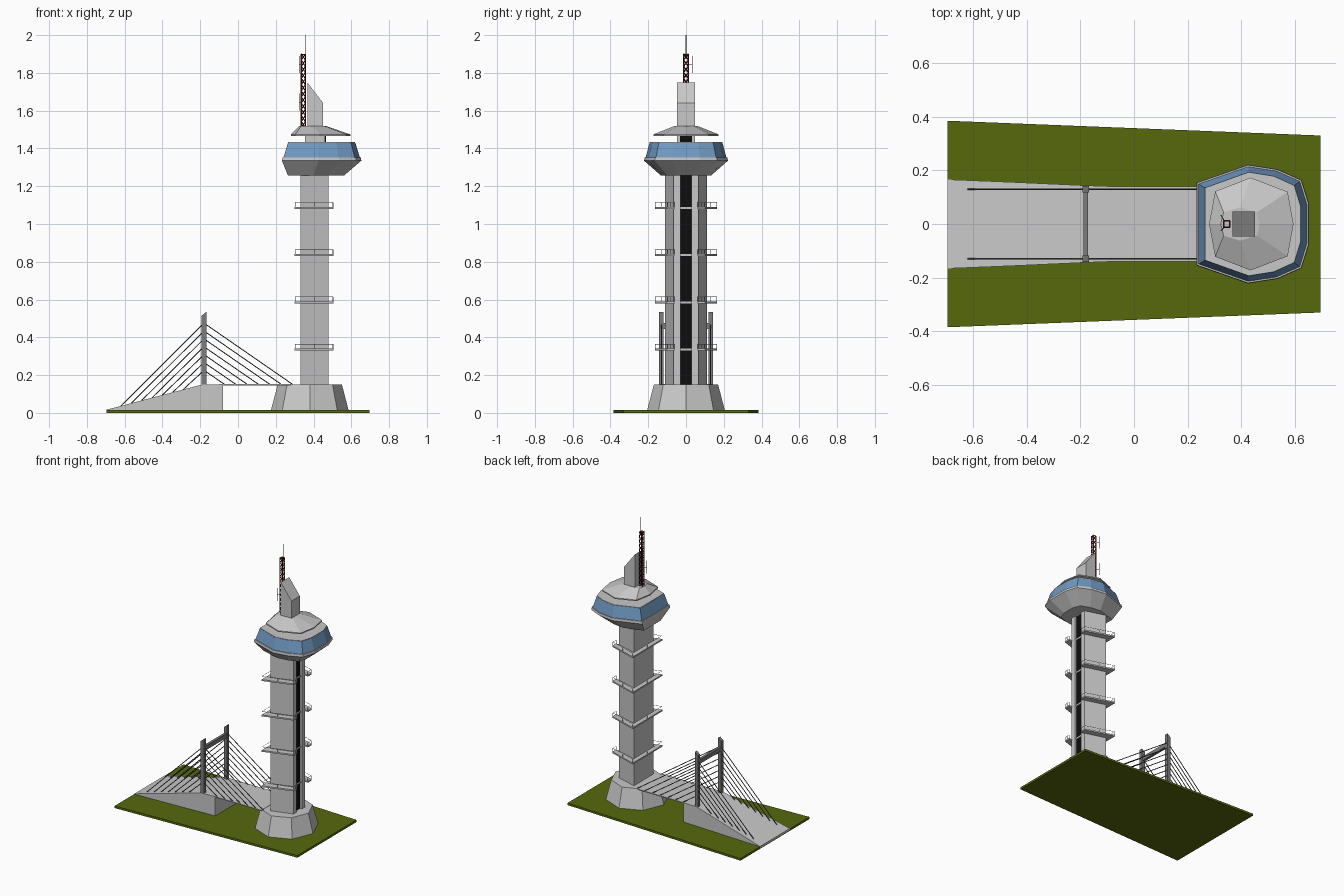
import bpy, bmesh, math
from mathutils import Vector

if "Cube" in bpy.data.objects:
    bpy.data.objects.remove(bpy.data.objects["Cube"])


def material(name, rgb):
    m = bpy.data.materials.new(name)
    m.diffuse_color = (*rgb, 1)
    m.use_nodes = True
    m.node_tree.nodes["Principled BSDF"].inputs["Base Color"].default_value = m.diffuse_color
    return m


CONCRETE = material("light_concrete", (0.58, 0.58, 0.58))
STEEL = material("dark_steel", (0.2, 0.2, 0.2))
CABLE = material("cable_grey", (0.1, 0.1, 0.1))
GLASS = material("blue_glass", (0.16, 0.32, 0.54))
GRASS = material("grass_green", (0.095, 0.14, 0.004))
BLACK = material("black", (0.004, 0.004, 0.004))
RED = material("mast_dark_red", (0.12, 0.012, 0.01))


def finish(bm, name, mat):
    bmesh.ops.recalc_face_normals(bm, faces=bm.faces)
    me = bpy.data.meshes.new(name)
    bm.to_mesh(me)
    bm.free()
    me.materials.append(mat)
    ob = bpy.data.objects.new(name, me)
    bpy.context.collection.objects.link(ob)
    return ob


def loft(name, rings, mat):
    """Closed solid through rings of 3D points."""
    bm = bmesh.new()
    rows = [[bm.verts.new(p) for p in ring] for ring in rings]
    n = len(rows[0])
    for a, b in zip(rows, rows[1:]):
        for i in range(n):
            j = (i + 1) % n
            bm.faces.new((a[i], a[j], b[j], b[i]))
    bm.faces.new(rows[0][::-1])
    bm.faces.new(rows[-1])
    return finish(bm, name, mat)


def at(poly, z, sx=1, sy=1, cx=0, dx=0):
    return [(cx + dx + (x - cx) * sx, y * sy, z) for x, y in poly]


def prism(name, poly, z0, z1, mat):
    return loft(name, [at(poly, z0), at(poly, z1)], mat)


def rect(x0, x1, y0, y1):
    return [(x0, y0), (x1, y0), (x1, y1), (x0, y1)]


def mirrored(half):
    """Close a half outline (y >= 0) across the x axis."""
    return half + [(x, -y) for x, y in reversed(half) if y > 0]


def rods(name, segments, r, mat, sides=4):
    """One object made of straight thin bars."""
    bm = bmesh.new()
    for a, b in segments:
        a, b = Vector(a), Vector(b)
        d = b - a
        m = d.to_track_quat('Z', 'Y').to_matrix().to_4x4()
        m.translation = (a + b) / 2
        bmesh.ops.create_cone(bm, cap_ends=True, segments=sides, radius1=r,
                              radius2=r, depth=d.length, matrix=m)
    return finish(bm, name, mat)


# Ground plate
prism("ground", mirrored([(0.695, 0.33), (-0.695, 0.385)]), 0, 0.015, GRASS)

# Sloping ramp and thin bridge deck
profile = [(-0.695, 0.166, 0.017), (-0.45, 0.156, 0.082),
           (-0.19, 0.144, 0.15), (-0.08, 0.14, 0.152)]
loft("ramp", [[(x, -w, 0.005), (x, w, 0.005), (x, w, z), (x, -w, z)]
              for x, w, z in profile], CONCRETE)
prism("bridge_deck", rect(-0.08, 0.28, -0.14, 0.14), 0.146, 0.152, CONCRETE)

# Octagonal tower base
octagon = [(math.cos(i * math.pi / 4), math.sin(i * math.pi / 4)) for i in range(8)]
loft("tower_base", [[(0.38 + r * x, r * y, z) for x, y in octagon]
                    for r, z in ((0.208, 0.005), (0.17, 0.15))], CONCRETE)

# Tapered shaft with a slot holding the black lift strip
shaft = mirrored([(0.455, 0.03), (0.48, 0.03), (0.48, 0.065), (0.33, 0.11)])
prism("shaft", shaft, 0.15, 1.3, CONCRETE)
prism("lift_strip", rect(0.445, 0.465, -0.0305, 0.0305), 0.15, 1.47, BLACK)

# Balconies with railings
slab = mirrored([(0.47, 0.06), (0.505, 0.06), (0.505, 0.1), (0.3, 0.165)])
rail_path = [(0.503, -0.062), (0.503, -0.098), (0.302, -0.163),
             (0.302, 0.163), (0.503, 0.098), (0.503, 0.062)]
for k in range(4):
    z = 0.33 + 0.25 * k
    prism(f"balcony_{k + 1}", slab, z, z + 0.01, CONCRETE)
    bars = []
    for (ax, ay), (bx, by) in zip(rail_path, rail_path[1:]):
        if ax == bx == 0.503 or abs(ay) != abs(by) or ax == 0.302:
            bars.append(((ax, ay, z + 0.034), (bx, by, z + 0.034)))
        for t in (0, 0.5, 1):
            x, y = ax + (bx - ax) * t, ay + (by - ay) * t
            bars.append(((x, y, z + 0.005), (x, y, z + 0.034)))
    rods(f"balcony_rail_{k + 1}", bars, 0.0014, CONCRETE)

# Observation cabin: lower cone, ledge, glass band, deck
cabin = mirrored([(0.653, 0.075), (0.625, 0.165), (0.535, 0.205),
                  (0.425, 0.222), (0.233, 0.155)])
C = 0.443
loft("cabin_underside", [at(cabin, 1.257, 0.71, 0.6, C, -0.03),
                         at(cabin, 1.335, 1, 1, C),
                         at(cabin, 1.352, 0.99, 0.99, C)], CONCRETE)
loft("cabin_glass", [at(cabin, 1.35, 0.965, 0.965, C),
                     at(cabin, 1.43, 0.85, 0.87, C)], GLASS)
prism("cabin_deck", [(x, y) for x, y, _ in at(cabin, 0, 0.845, 0.865, C)],
      1.42, 1.434, CONCRETE)

# Neck, faceted roof and slant-topped fin
prism("neck", rect(0.355, 0.46, -0.048, 0.048), 1.42, 1.48, CONCRETE)
roof = mirrored([(0.595, 0), (0.573, 0.12), (0.435, 0.173), (0.303, 0.122), (0.28, 0)])
loft("roof", [at(roof, 1.466), at(roof, 1.474),
              at(roof, 1.518, 0.46, 0.36, 0.435, -0.04)], CONCRETE)
fin = rect(0.367, 0.451, -0.047, 0.047)
loft("fin", [at(fin, 1.5),
             [(x, y, 1.75 if x < 0.4 else 1.64) for x, y in fin]], CONCRETE)

# Lattice mast
mast = []
corners = [(0.335, -0.012), (0.357, -0.012), (0.357, 0.012), (0.335, 0.012)]
for i, (x, y) in enumerate(corners):
    nx, ny = corners[(i + 1) % 4]
    mast.append(((x, y, 1.5), (x, y, 1.9)))
    for s in range(12):
        z = 1.51 + s * 0.0325
        mast.append(((x, y, z), (nx, ny, z + 0.0325)))
    mast.append(((x, y, 1.898), (nx, ny, 1.898)))
rods("mast_lattice", mast, 0.003, RED)

# Spire and side aerials
aerials = [((0.355, 0, 1.88), (0.355, 0, 2.0))]
for y, z in ((0.033, 1.8), (-0.025, 1.6), (0.033, 1.6)):
    aerials.append(((0.324, y, z), (0.324, y, z + 0.09)))
    aerials.append(((0.324, y, z + 0.045), (0.337, math.copysign(0.012, y), z + 0.045)))
rods("aerials", aerials, 0.0016, CABLE)

# Bridge pylons and crossbeam
for side, s in (("front", -1), ("back", 1)):
    foot = rect(-0.192, -0.168, min(s * 0.142, s * 0.118), max(s * 0.142, s * 0.118))
    loft(f"pylon_{side}", [at(foot, 0.1),
                           [(x, y, 0.515 if x < -0.18 else 0.535) for x, y in foot]], STEEL)
prism("pylon_crossbeam", rect(-0.189, -0.171, -0.12, 0.12), 0.445, 0.475, STEEL)

# Stay cables on both sides of the pylons
N = 7
for side, s in (("front", -1), ("back", 1)):
    stays = []
    for i in range(N):
        t = i / (N - 1)
        top = (-0.18, s * 0.13, 0.475 - 0.25 * t)
        xl = -0.62 + 0.33 * t
        stays.append((top, (xl, s * 0.13, 0.15 + (xl + 0.19) * 0.264)))
        stays.append((top, (0.29 - 0.36 * t, s * 0.13, 0.15)))
    rods(f"stay_cables_{side}", stays, 0.0028, CABLE, 5)
